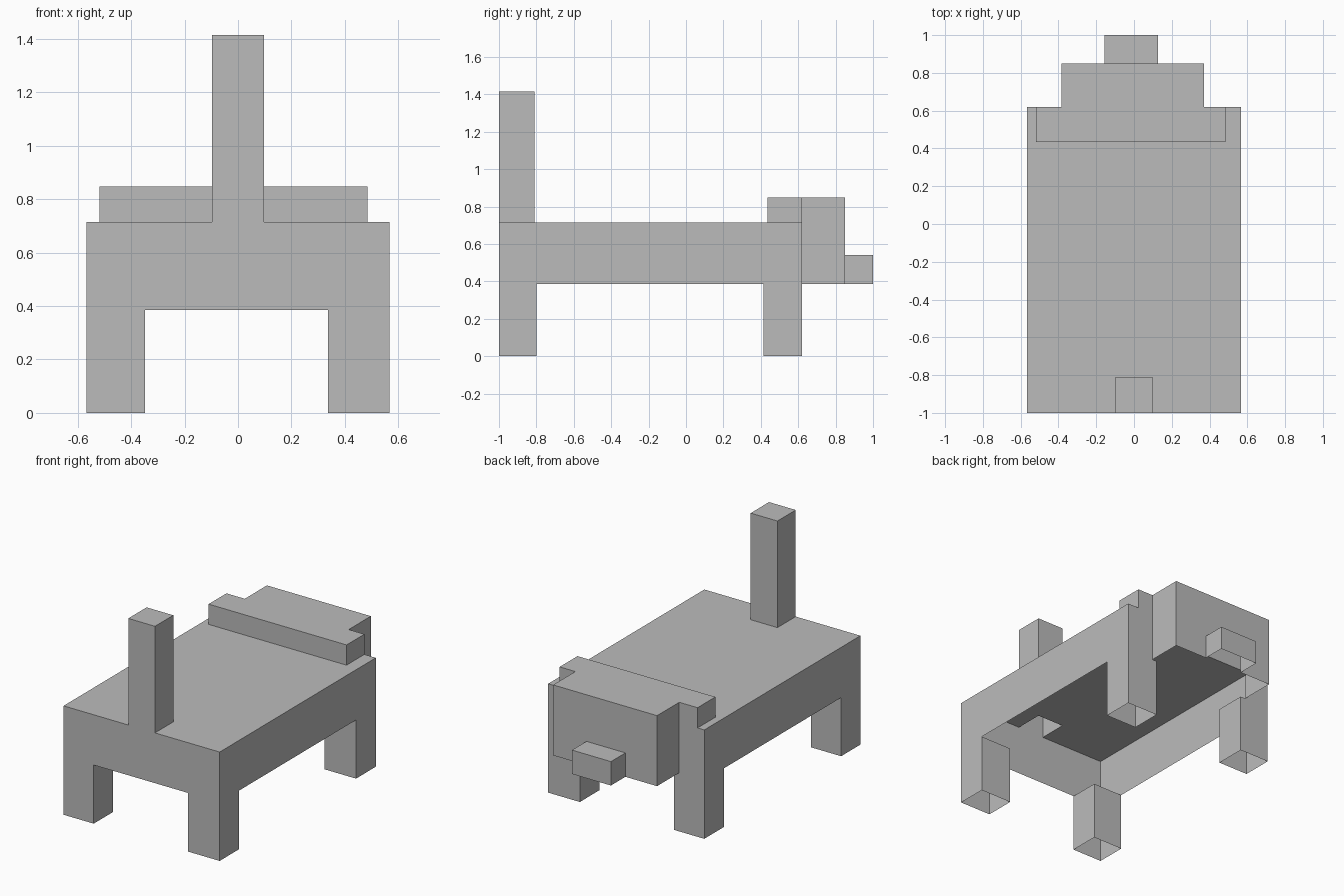
import bpy
import bmesh
from mathutils import Vector

cube = bpy.data.objects.get("Cube")
if cube:
    bpy.data.objects.remove(cube, do_unlink=True)

# One plain grey for the whole animal
grey = bpy.data.materials.new("plain_grey")
grey.use_nodes = True
colour = (0.5, 0.5, 0.5, 1)
grey.diffuse_color = colour
grey.node_tree.nodes["Principled BSDF"].inputs["Base Color"].default_value = colour

# Main levels shared by several parts
SIDE, BELLY, BACK, CROWN = 0.567, 0.385, 0.715, 0.848
CHEST = 0.62

# Each part is a box: low corner, high corner
parts = {
    "body": ((-SIDE, -1, BELLY), (SIDE, CHEST, BACK)),
    "tail": ((-0.097, -1, BACK), (0.097, -0.81, 1.415)),
    "ears": ((-0.518, 0.435, BACK), (0.484, CHEST, CROWN)),
    "head": ((-0.385, CHEST, BELLY), (0.37, 0.85, CROWN)),
    "snout": ((-0.155, 0.85, BELLY), (0.128, 1, 0.542)),
}
for end, y0, y1 in (("tail_end", -1, -0.8), ("head_end", 0.415, CHEST)):
    parts["right_leg_" + end] = ((-SIDE, y0, 0), (-0.348, y1, BELLY))
    parts["left_leg_" + end] = ((0.337, y0, 0), (SIDE, y1, BELLY))


def inside(point, box):
    return all(a - 1e-4 <= p <= b + 1e-4 for p, a, b in zip(point, *box))


def shell(name, box):
    """Hollow box, open underneath and wherever it joins another part."""
    lo, hi = map(Vector, box)
    others = [b for n, b in parts.items() if n != name]
    bm = bmesh.new()
    bmesh.ops.create_cube(bm, size=1)
    for v in bm.verts:
        v.co = Vector([b if c > 0 else a for c, a, b in zip(v.co, lo, hi)])
    # Cut along the edges of the neighbouring parts
    for axis in range(3):
        normal = Vector([float(i == axis) for i in range(3)])
        for level in {corner[axis] for b in others for corner in b}:
            if lo[axis] + 1e-4 < level < hi[axis] - 1e-4:
                bmesh.ops.bisect_plane(
                    bm, geom=bm.verts[:] + bm.edges[:] + bm.faces[:],
                    plane_co=normal * level, plane_no=normal)
    bm.normal_update()
    # Open the underside and the joints
    gone = [f for f in bm.faces if f.normal.z < -0.9
            or any(inside(f.calc_center_median(), b) for b in others)]
    bmesh.ops.delete(bm, geom=gone, context="FACES")
    # Merge the leftover flat pieces
    bmesh.ops.dissolve_limit(bm, angle_limit=0.01, verts=bm.verts[:], edges=bm.edges[:])
    mesh = bpy.data.meshes.new(name)
    bm.to_mesh(mesh)
    bm.free()
    mesh.materials.append(grey)
    obj = bpy.data.objects.new(name, mesh)
    bpy.context.collection.objects.link(obj)


for part_name, part_box in parts.items():
    shell(part_name, part_box)
